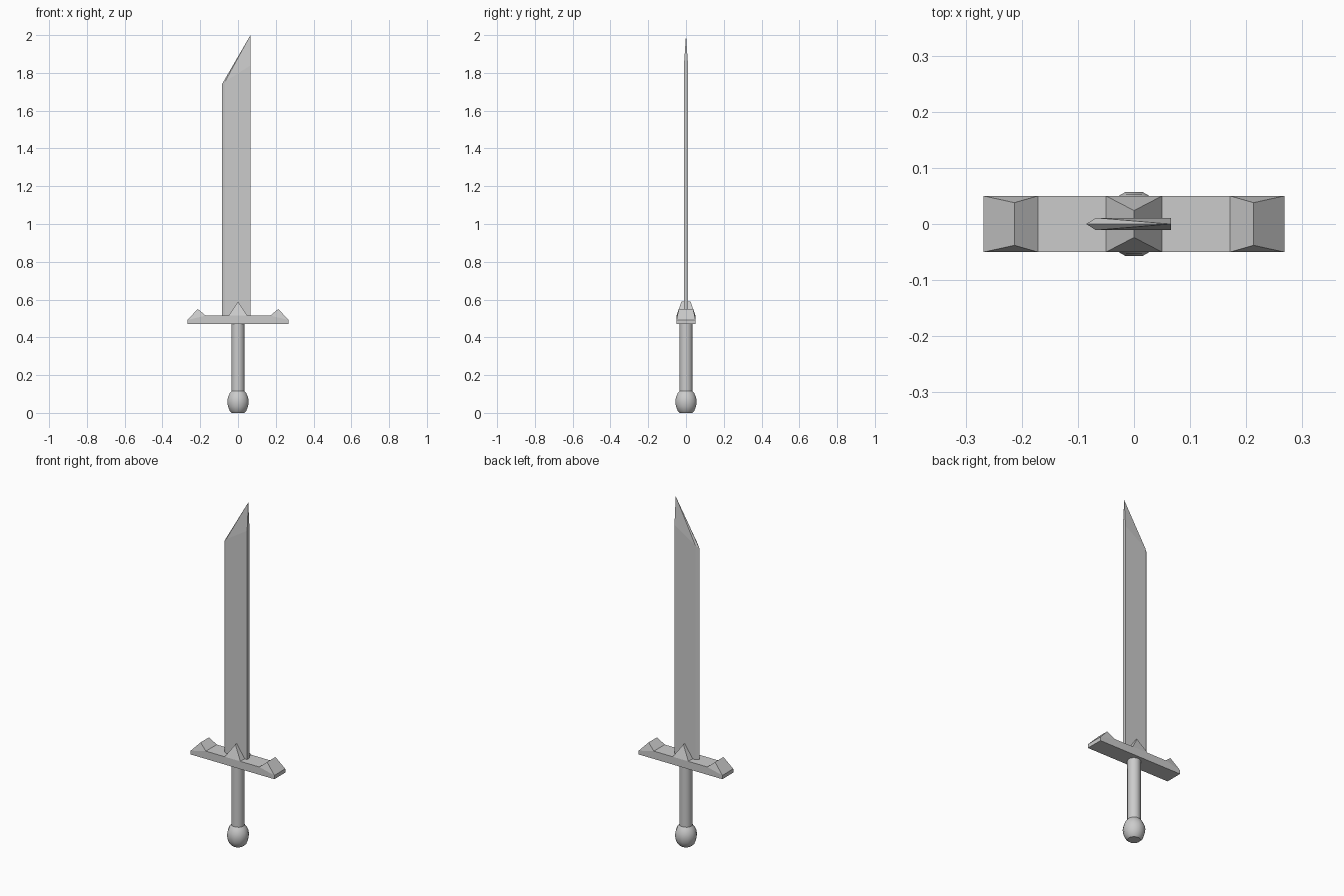
import bpy, bmesh, math

if "Cube" in bpy.data.objects:
    bpy.data.objects.remove(bpy.data.objects["Cube"])


def make_object(name, bm, smooth=False):
    bmesh.ops.remove_doubles(bm, verts=bm.verts, dist=1e-5)
    bmesh.ops.recalc_face_normals(bm, faces=bm.faces)
    mesh = bpy.data.meshes.new(name)
    bm.to_mesh(mesh)
    bm.free()
    obj = bpy.data.objects.new(name, mesh)
    bpy.context.collection.objects.link(obj)
    if smooth:
        bpy.ops.object.select_all(action='DESELECT')
        obj.select_set(True)
        bpy.context.view_layer.objects.active = obj
        bpy.ops.object.shade_smooth_by_angle(angle=math.radians(40))
    return obj


def face(bm, *points):
    bm.faces.new([bm.verts.new(p) for p in points])


def lathe(name, profile, sides=12):
    # Closed turned form from (radius, height) pairs
    bm = bmesh.new()
    rings = []
    for r, z in profile:
        ring = []
        for i in range(sides):
            a = 2 * math.pi * (i + 0.5) / sides
            ring.append(bm.verts.new((r * math.cos(a), r * math.sin(a), z)))
        rings.append(ring)
    for lo, hi in zip(rings, rings[1:]):
        for i in range(sides):
            j = (i + 1) % sides
            bm.faces.new((lo[i], lo[j], hi[j], hi[i]))
    bm.faces.new(rings[0][::-1])
    bm.faces.new(rings[-1])
    return make_object(name, bm, smooth=True)


# Handle: pommel and grip
lathe("pommel", [(0.034, 0), (0.046, 0.012), (0.055, 0.034), (0.059, 0.06),
                 (0.055, 0.083), (0.046, 0.103), (0.034, 0.118)])
lathe("grip", [(0.035, 0.10), (0.035, 0.48)])

# Crossguard: top outline as (x, z, half depth), peaks lean inward
D = 0.05
half = [(0.05, 0.515, D), (0.171, 0.515, D), (0.213, 0.55, 0.038), (0.268, 0.492, D)]
top = [(-x, z, d) for x, z, d in reversed(half)] + [(0, 0.59, 0.024)] + half
outline = top + [(0.268, 0.47, D), (-0.268, 0.47, D)]
bm = bmesh.new()
for a, b in zip(outline, outline[1:] + outline[:1]):
    face(bm, (a[0], -a[2], a[1]), (b[0], -b[2], b[1]),
         (b[0], b[2], b[1]), (a[0], a[2], a[1]))
for s in (-1, 1):
    face(bm, *[(x, s * d, z) for x, z, d in outline if d == D])
    for i in (1, 4, 7):
        face(bm, *[(x, s * d, z) for x, z, d in top[i - 1:i + 2]])
make_object("crossguard", bm)

# Blade: bevelled cutting edge, flat spine, slanted tip
T, base = 0.011, 0.49
edge_lo, edge_hi = (-0.085, 0, base), (-0.085, 0, 1.74)
tip = (0.066, 0, 2.0)
bm = bmesh.new()
for s in (-1, 1):
    ridge_lo, ridge_hi = (-0.068, s * T, base), (-0.068, s * T, 1.755)
    spine_lo, spine_hi = (0.066, s * T, base), (0.066, s * T, 1.84)
    face(bm, edge_lo, ridge_lo, ridge_hi, edge_hi)
    face(bm, edge_hi, ridge_hi, tip)
    face(bm, ridge_lo, spine_lo, spine_hi, ridge_hi)
    face(bm, ridge_hi, spine_hi, tip)
face(bm, (0.066, -T, base), (0.066, T, base), (0.066, T, 1.84), tip, (0.066, -T, 1.84))
face(bm, edge_lo, (-0.068, -T, base), (0.066, -T, base), (0.066, T, base), (-0.068, T, base))
make_object("blade", bm)
